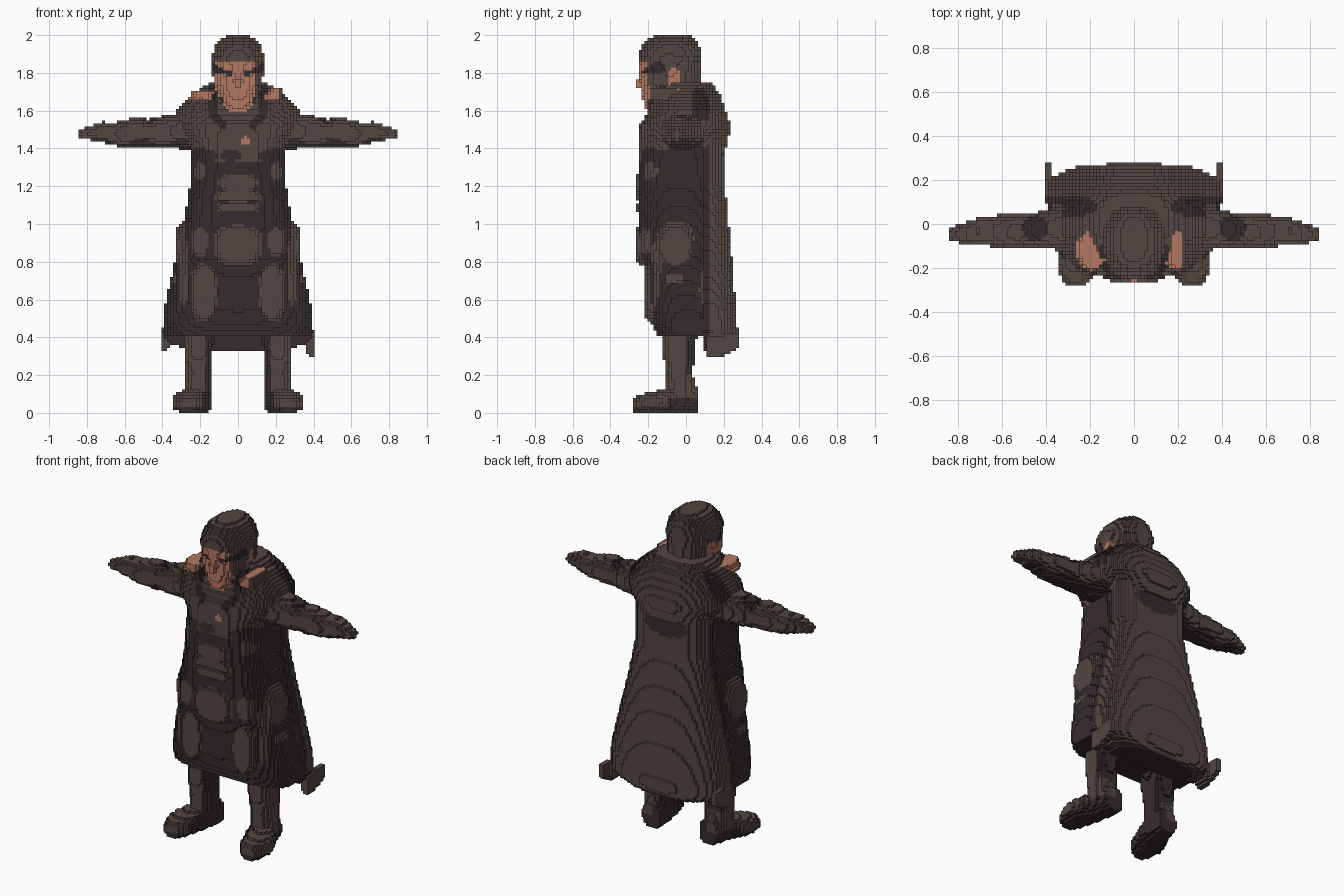
import bpy, bmesh, math

if "Cube" in bpy.data.objects:
    bpy.data.objects.remove(bpy.data.objects["Cube"])

CELL = 1 / 64          # edge of one block
BROWN, DARK, SKIN = 0, 1, 2


def material(name, rgb):
    m = bpy.data.materials.new(name)
    m.use_nodes = True
    m.diffuse_color = (*rgb, 1)
    bsdf = m.node_tree.nodes["Principled BSDF"]
    bsdf.inputs["Base Color"].default_value = (*rgb, 1)
    bsdf.inputs["Roughness"].default_value = 0.9
    return m


MATS = [material("worn_brown", (0.086, 0.062, 0.052)),
        material("dark_cloth", (0.036, 0.025, 0.027)),
        material("skin", (0.45, 0.185, 0.125))]

parts = []             # (name, cells, colour rule)
solid = set()          # every filled cell


def loft(axis, rows, p=2.0):
    """Fill superellipse sections; rows are (t, u centre, v centre, u radius, v radius)."""
    cells = set()
    for a, b in zip(rows, rows[1:]):
        for k in range(round(a[0] / CELL), round(b[0] / CELL)):
            f = ((k + .5) * CELL - a[0]) / (b[0] - a[0])
            cu, cv, ru, rv = (m + (n - m) * f for m, n in zip(a[1:], b[1:]))
            for i in range(math.floor((cu - ru) / CELL), math.ceil((cu + ru) / CELL)):
                du = abs(((i + .5) * CELL - cu) / ru) ** p
                for j in range(math.floor((cv - rv) / CELL), math.ceil((cv + rv) / CELL)):
                    if du + abs(((j + .5) * CELL - cv) / rv) ** p <= 1:
                        cells.add({"x": (k, i, j), "y": (i, k, j), "z": (i, j, k)}[axis])
    return cells


def mirror(cells):
    return {(-1 - i, j, k) for i, j, k in cells}


def add(name, cells, rule=BROWN):
    cells = cells - solid
    solid.update(cells)
    parts.append((name, cells, rule if callable(rule) else lambda x, y, z: rule))


def add_pair(name, cells, rule=BROWN):
    add("left_" + name, cells, rule)
    add("right_" + name, mirror(cells), rule)


def oval(u, v, cu, cv, ru, rv):
    return ((u - cu) / ru) ** 2 + ((v - cv) / rv) ** 2 < 1


# Head with cap, ears, eyes and beard edge
def head_colour(x, y, z):
    a = abs(x)
    if z > 1.855:
        return BROWN
    if y < -.14 and abs(a - .075) < .04 and abs(z - 1.805 - (a - .07) * .3) < .013:
        return DARK
    if a > .1 and oval(y, z, -.065, 1.755, .035, .075):
        return SKIN
    if a > .08 and (oval(y, z, -.15, 1.83, .04, .03) or oval(y, z, -.17, 1.64, .05, .03)):
        return DARK
    if x > .1 and y > -.2:
        return BROWN
    if y < -.1 and not (a > .12 and z > 1.78):
        return SKIN
    return BROWN


add("head", loft("z", [(1.60, 0, -.12, .07, .09), (1.66, 0, -.11, .10, .12),
                       (1.73, 0, -.085, .13, .155), (1.86, 0, -.085, .137, .162),
                       (1.91, 0, -.085, .133, .162), (1.95, 0, -.08, .118, .148),
                       (1.98, 0, -.075, .09, .12), (2.0, 0, -.07, .04, .09)], 2.35), head_colour)
add("cap_brim", loft("z", [(1.86, 0, -.085, .138, .165), (1.89, 0, -.085, .138, .165)], 2.5))
add("nose", loft("y", [(-.27, 0, 1.74, .016, .02), (-.22, 0, 1.765, .03, .045)]), SKIN)


# Shoulder mantle and chest
def mantle_colour(x, y, z):
    a = abs(x)
    if y < -.1:
        if oval(x, z, .04, 1.44, .02, .022):
            return SKIN
        if z > 1.5 and .85 < math.hypot((a - .02) / .13, (z - 1.66) / .14) < 1.2 and a > .06:
            return DARK
        if oval(a, z, .2, 1.36, .09, .04) or oval(x, z, -.04, 1.36, .05, .03):
            return DARK
    elif z < 1.43 and y < .1:
        return DARK
    elif z > 1.55 and oval(a, y, .27, .08, .10, .05):
        return DARK
    return BROWN


# Open neck flaps lined in skin colour, then the collar around them
add("left_neck_flap", loft("z", [(1.65, .185, -.115, .05, .085), (1.69, .19, -.115, .05, .085),
                                 (1.72, .205, -.115, .025, .085)], 3),
    lambda x, y, z: BROWN if x > .219 else SKIN)
add("right_neck_flap", loft("z", [(1.65, -.195, -.12, .075, .095),
                                  (1.705, -.185, -.115, .06, .085)], 2.2), SKIN)
mantle = loft("z", [(1.33, 0, -.03, .245, .22), (1.42, 0, -.015, .26, .235),
                    (1.52, 0, -.005, .325, .24), (1.6, 0, .005, .325, .205),
                    (1.68, 0, .01, .255, .175), (1.75, 0, .015, .15, .12)], 2.7)
add("mantle", {c for c in mantle if c[1] < 0 or c[2] * CELL > 1.40}, mantle_colour)
add_pair("collar", loft("z", [(1.56, .14, -.16, .06, .05), (1.66, .135, -.12, .035, .08),
                              (1.74, .14, -.05, .03, .08)]),
         lambda x, y, z: DARK if abs(x) < .15 else BROWN)

# Outstretched arms with hands
add_pair("arm", loft("x", [(.20, -.01, 1.50, .13, .11), (.34, -.02, 1.49, .10, .09),
                           (.42, -.025, 1.485, .085, .083), (.48, -.03, 1.48, .075, .072),
                           (.52, -.035, 1.485, .08, .078), (.60, -.035, 1.482, .078, .07),
                           (.66, -.035, 1.475, .065, .06), (.71, -.035, 1.485, .06, .055),
                           (.76, -.04, 1.485, .05, .045), (.80, -.045, 1.48, .04, .03),
                           (.85, -.045, 1.475, .022, .018)], 2.3),
         lambda x, y, z: DARK if z < 1.438 + .02 * math.sin(abs(x) * 28) or
         oval(abs(x), y, .45, -.02, .06, .06) else BROWN)

# Front armour plates and pads
for n, (z, rx, rz) in enumerate([(1.22, .11, .055), (1.145, .13, .03), (1.085, .12, .03)]):
    add(f"belly_plate_{n + 1}", loft("y", [(-.262, 0, z, rx * .85, rz * .85),
                                           (-.235, 0, z, rx, rz), (-.2, 0, z, rx, rz)], 2.5))
add("front_pouch", loft("y", [(-.265, 0, .89, .10, .09), (-.23, 0, .89, .125, .11),
                              (-.18, 0, .89, .13, .115)], 3))
add_pair("thigh_pad", loft("y", [(-.225, .175, .64, .05, .12), (-.2, .18, .64, .07, .15),
                                 (-.14, .185, .64, .08, .165)], 2.4))
add_pair("hip_pouch", loft("x", [(.26, -.055, .90, .10, .125), (.295, -.055, .90, .095, .12),
                                 (.33, -.055, .88, .075, .09)], 2.4))
add_pair("hip_flap", loft("y", [(-.23, .2, .91, .04, .07), (-.17, .205, .90, .055, .09)], 2.5),
         lambda x, y, z: DARK if abs(x) > .245 else BROWN)


# Long coat
def coat_colour(x, y, z):
    a = abs(x)
    if y > .11:
        return BROWN
    if y < -.1 and (oval(a, z, .2, 1.28, .03, .05) or oval(a, z, .29, .75, .03, .18)):
        return BROWN
    if oval(y, z, -.06, .71, .05, .03) or oval(y, z, .1, .66, .03, .1):
        return BROWN
    return DARK


add("coat", loft("z", [(.40, 0, .015, .395, .165), (.47, 0, .01, .395, .19),
                       (.56, 0, .005, .38, .205), (.78, 0, -.01, .335, .205),
                       (.82, 0, -.02, .325, .215), (1.0, 0, -.035, .29, .215),
                       (1.2, 0, -.04, .255, .21), (1.42, 0, -.04, .245, .205)], 3.2), coat_colour)

# Cape over the back, with corner tips
cape = loft("z", [(.33, 0, .10, .25, .16), (.37, 0, .10, .37, .175), (.42, 0, .10, .40, .175),
                  (.55, 0, .10, .39, .165), (.8, 0, .09, .335, .155), (1.0, 0, .08, .29, .145),
                  (1.2, 0, .07, .255, .135), (1.45, 0, .07, .25, .135)], 3.2)
add("cape", {c for c in cape if c[1] * CELL > .09},
    lambda x, y, z: DARK if y < .12 or z < .345 or oval(x, z, 0, 1.37, .15, .07) else BROWN)
tip = loft("y", [(.11, .385, .355, .02, .06), (.20, .385, .36, .02, .055),
                 (.28, .39, .38, .018, .04)], 5)
add("left_cape_tip", tip)
add("right_cape_tip", {(i, j, k + 2) for i, j, k in mirror(tip)})

# Legs and boots
add_pair("leg", loft("z", [(.09, .205, -.03, .07, .08), (.22, .21, -.035, .07, .07),
                           (.34, .21, -.04, .075, .09), (.46, .205, -.03, .08, .09)], 2.6),
         lambda x, y, z: DARK if abs(x) < .17 or (y > .0 and z > .2) else BROWN)
add_pair("boot", loft("y", [(-.28, .265, .04, .045, .035), (-.25, .262, .048, .07, .048),
                            (-.18, .255, .055, .092, .055), (-.12, .24, .062, .095, .062),
                            (-.06, .215, .07, .08, .07), (.06, .195, .07, .062, .07)], 2.5),
         lambda x, y, z: DARK if z < .03 or abs(x) < .18 or (y > -.1 and z < .08) else BROWN)

# Turn the filled cells into block meshes, keeping only outer faces
SIDES = [((1, 0, 0), ((1, 0, 0), (1, 1, 0), (1, 1, 1), (1, 0, 1))),
         ((-1, 0, 0), ((0, 0, 0), (0, 0, 1), (0, 1, 1), (0, 1, 0))),
         ((0, 1, 0), ((0, 1, 0), (0, 1, 1), (1, 1, 1), (1, 1, 0))),
         ((0, -1, 0), ((0, 0, 0), (1, 0, 0), (1, 0, 1), (0, 0, 1))),
         ((0, 0, 1), ((0, 0, 1), (1, 0, 1), (1, 1, 1), (0, 1, 1))),
         ((0, 0, -1), ((0, 0, 0), (0, 1, 0), (1, 1, 0), (1, 0, 0)))]

for name, cells, rule in parts:
    bm, verts = bmesh.new(), {}
    for i, j, k in sorted(cells):
        open_sides = [c for (a, b, d), c in SIDES if (i + a, j + b, k + d) not in solid]
        if not open_sides:
            continue
        colour = rule(*((n + .5) * CELL for n in (i, j, k)))
        for corners in open_sides:
            quad = []
            for a, b, d in corners:
                key = (i + a, j + b, k + d)
                if key not in verts:
                    verts[key] = bm.verts.new([n * CELL for n in key])
                quad.append(verts[key])
            bm.faces.new(quad).material_index = colour
    mesh = bpy.data.meshes.new(name)
    bm.to_mesh(mesh)
    bm.free()
    for m in MATS:
        mesh.materials.append(m)
    bpy.context.collection.objects.link(bpy.data.objects.new(name, mesh))
